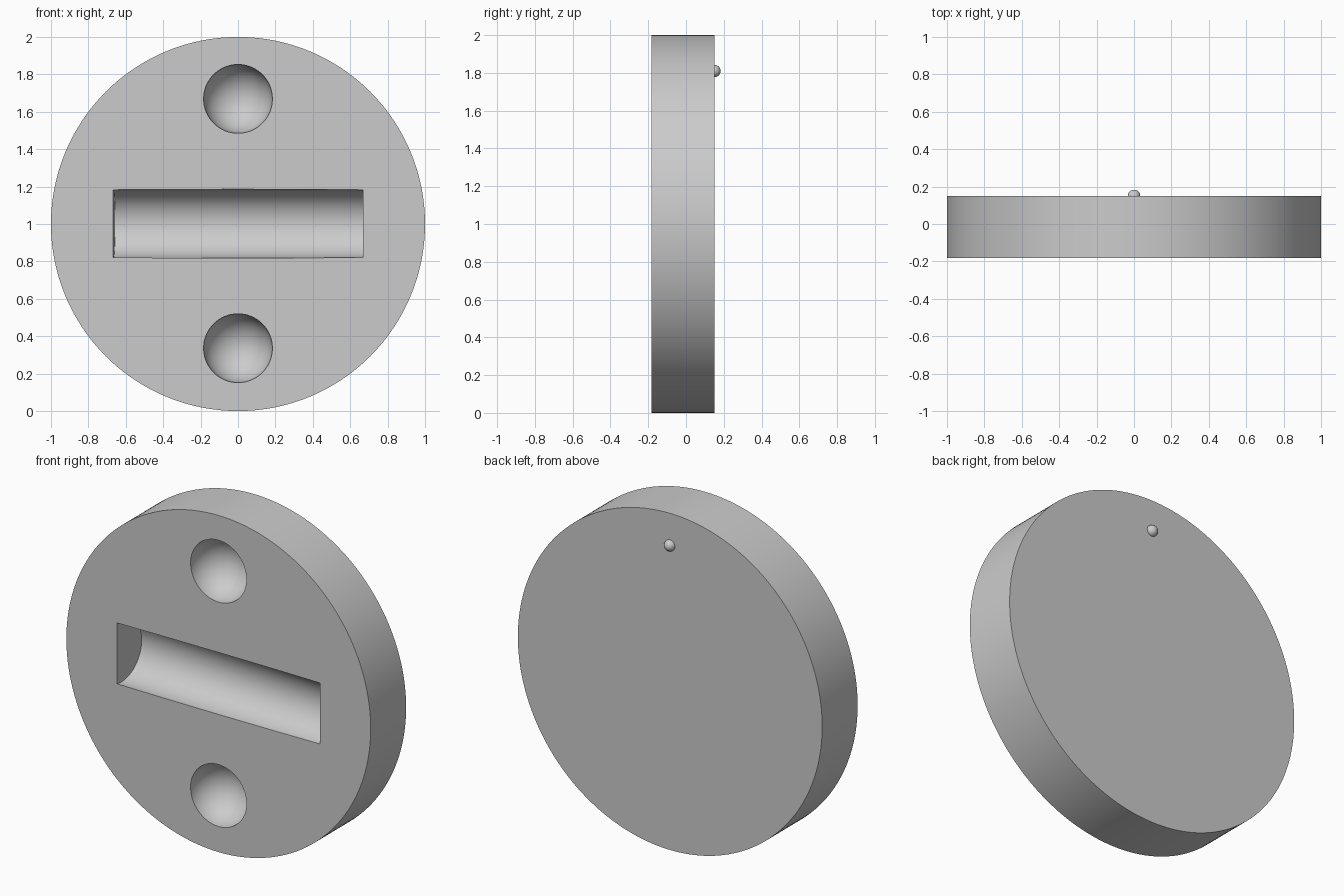
import bpy
from math import pi

if "Cube" in bpy.data.objects:
    bpy.data.objects.remove(bpy.data.objects["Cube"])

FRONT, BACK = -0.183, 0.15
R = 0.184  # radius of the recesses


def name_active(name):
    ob = bpy.context.object
    ob.name = name
    return ob


def ball(name, r, loc, seg=64, rings=33):
    bpy.ops.mesh.primitive_uv_sphere_add(segments=seg, ring_count=rings, radius=r,
                                         location=loc, rotation=(pi / 2, 0, 0))
    return name_active(name)


# round disc standing on edge
bpy.ops.mesh.primitive_cylinder_add(vertices=192, radius=1, depth=BACK - FRONT,
                                    location=(0, (FRONT + BACK) / 2, 1),
                                    rotation=(pi / 2, 0, 0))
disc = name_active("disc")

# cutters: upper and lower round sockets, half-round slot
cutters = [ball("socket_cutter", R, (0, FRONT, z)) for z in (1.669, 0.336)]
bpy.ops.mesh.primitive_cylinder_add(vertices=64, radius=R, depth=1.333,
                                    location=(0, FRONT, 1.002),
                                    rotation=(pi / 64, pi / 2, 0))
cutters.append(name_active("slot_cutter"))

# carve the recesses into the front face
bpy.context.view_layer.objects.active = disc
for c in cutters:
    mod = disc.modifiers.new("recess", 'BOOLEAN')
    mod.operation = 'DIFFERENCE'
    mod.solver = 'EXACT'
    mod.object = c
    bpy.ops.object.modifier_apply(modifier=mod.name)
for c in cutters:
    bpy.data.objects.remove(c)

# small bump on the back near the top
bump = ball("back_bump", 0.033, (0, BACK, 1.81), 32, 16)

# smooth curved surfaces, keep rims sharp
bpy.ops.object.select_all(action='DESELECT')
for ob in (disc, bump):
    ob.select_set(True)
bpy.context.view_layer.objects.active = disc
bpy.ops.object.shade_smooth_by_angle(angle=pi / 6)
